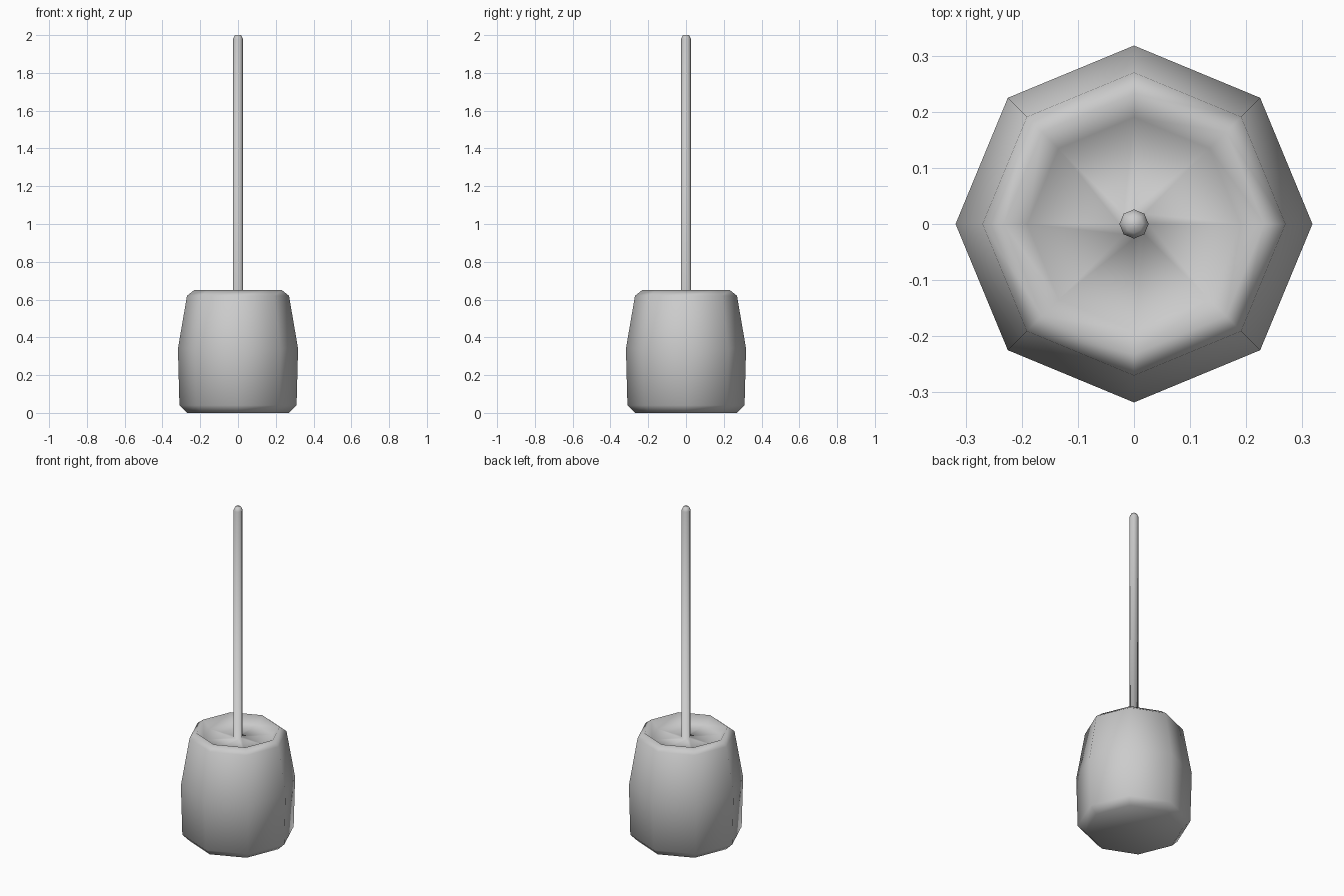
import bpy, bmesh
from math import cos, sin, pi

if "Cube" in bpy.data.objects:
    bpy.data.objects.remove(bpy.data.objects["Cube"])

SIDES = 8


def lathe(name, profile):
    """Revolve a (radius, z) profile into a closed, smooth eight-sided solid."""
    bm = bmesh.new()
    rings = [[bm.verts.new((r * cos(2 * pi * i / SIDES), r * sin(2 * pi * i / SIDES), z))
              for i in range(SIDES)] for r, z in profile]
    for a, b in zip(rings, rings[1:]):
        for i in range(SIDES):
            j = (i + 1) % SIDES
            bm.faces.new((a[i], a[j], b[j], b[i]))
    bm.faces.new(rings[0][::-1])
    bm.faces.new(rings[-1])
    for f in bm.faces:
        f.smooth = True
    mesh = bpy.data.meshes.new(name)
    bm.to_mesh(mesh)
    bm.free()
    obj = bpy.data.objects.new(name, mesh)
    bpy.context.collection.objects.link(obj)
    return obj


# Rounded holder, sunken lid and upright handle as one continuous surface
holder = [(0.27, 0), (0.31, 0.04), (0.318, 0.34), (0.27, 0.62), (0.232, 0.65)]
sunken_lid = [(0.19, 0.605)]
handle = [(0.026, 0.605), (0.026, 1.98), (0.016, 2.0)]
lathe("toilet_brush_and_holder", holder + sunken_lid + handle)
